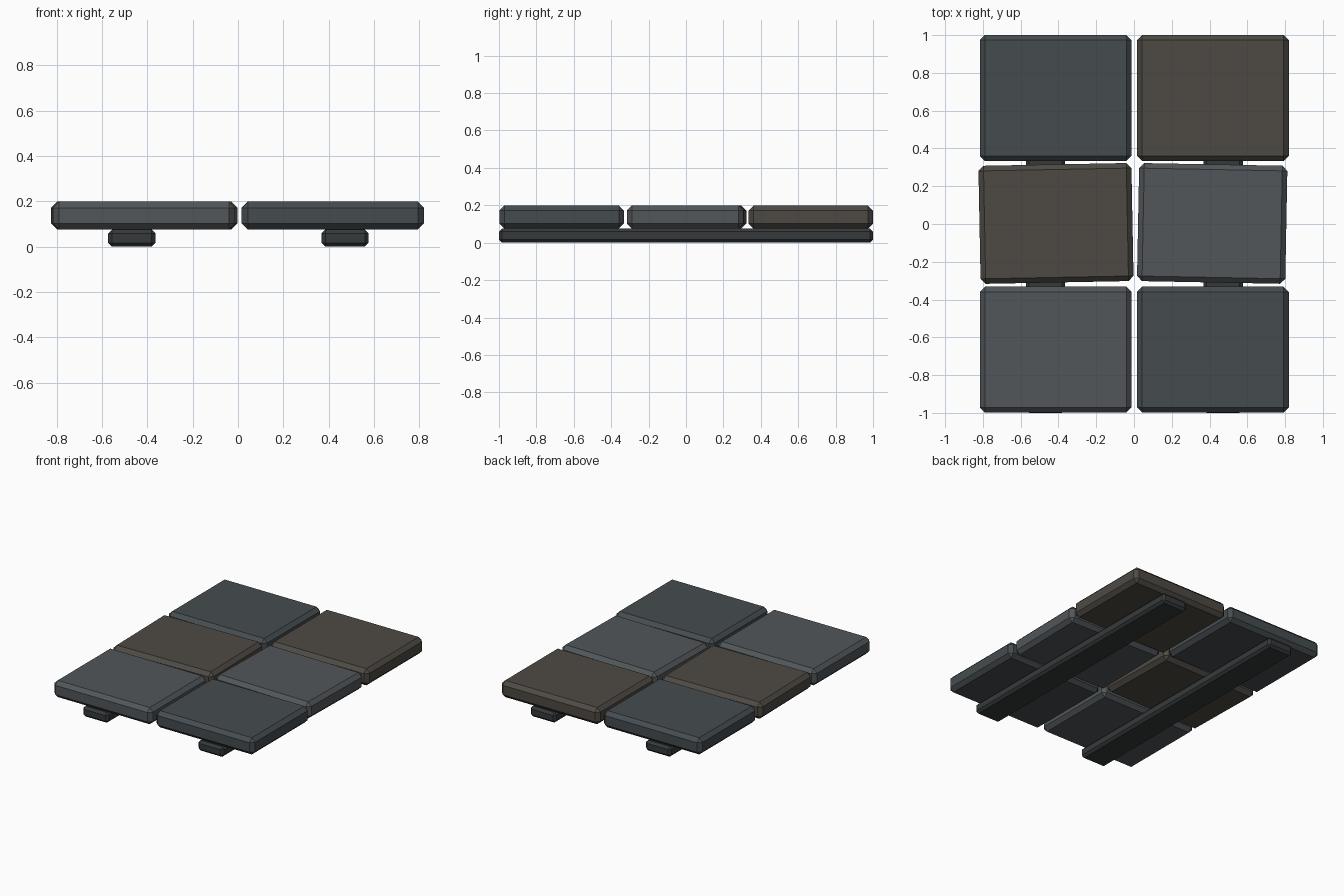
import bpy, bmesh
from math import radians
from mathutils import Matrix

if "Cube" in bpy.data.objects:
    bpy.data.objects.remove(bpy.data.objects["Cube"])


def material(name, rgb):
    m = bpy.data.materials.new(name)
    m.diffuse_color = (*rgb, 1)
    m.use_nodes = True
    m.node_tree.nodes["Principled BSDF"].inputs["Base Color"].default_value = m.diffuse_color
    return m


SLATE = material("slate", (0.060, 0.072, 0.078))
GREY = material("grey_stone", (0.082, 0.093, 0.101))
BROWN = material("brown_stone", (0.076, 0.068, 0.057))
DARK = material("dark_runner", (0.036, 0.042, 0.044))


def block(name, size, loc, chamfer, mat, turn=0):
    """Flat-shaded box with a single chamfer on every edge."""
    bm = bmesh.new()
    bmesh.ops.create_cube(bm, size=1, matrix=Matrix.Diagonal((*size, 1)))
    bmesh.ops.bevel(bm, geom=bm.edges[:], offset=chamfer, segments=1,
                    affect='EDGES', profile=0.5)
    me = bpy.data.meshes.new(name)
    bm.to_mesh(me)
    bm.free()
    me.materials.append(mat)
    ob = bpy.data.objects.new(name, me)
    ob.location = loc
    ob.rotation_euler.z = radians(turn)
    bpy.context.collection.objects.link(ob)
    return ob


# Two support runners underneath
for side, x in (("left", -0.468), ("right", 0.472)):
    block(f"runner_{side}", (0.208, 2.0, 0.076), (x, 0, 0.038), 0.017, DARK)

# Six paving slabs: row, side, centre x, centre y, width, depth, turn, material
slabs = [
    ("front", "left", -0.415, -0.665, 0.803, 0.666, 0, GREY),
    ("front", "right", 0.418, -0.665, 0.803, 0.666, 0, SLATE),
    ("middle", "left", -0.413, 0.003, 0.810, 0.625, 1.1, BROWN),
    ("middle", "right", 0.414, 0.003, 0.785, 0.625, -1.1, GREY),
    ("back", "left", -0.415, 0.667, 0.803, 0.666, 0, SLATE),
    ("back", "right", 0.418, 0.667, 0.803, 0.666, 0, BROWN),
]
for row, side, x, y, w, d, turn, mat in slabs:
    block(f"slab_{row}_{side}", (w, d, 0.123), (x, y, 0.137), 0.027, mat, turn)
